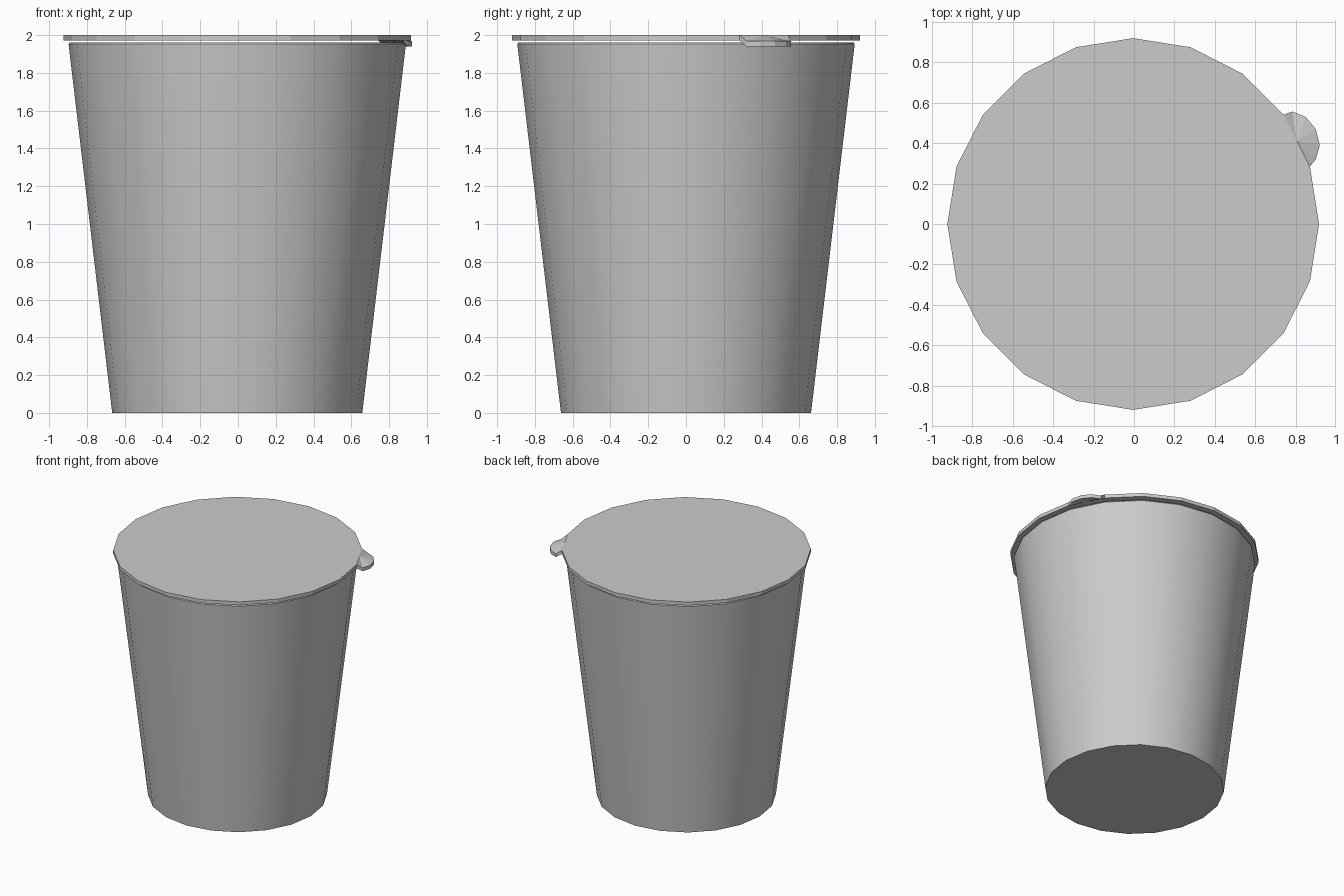
import bpy, bmesh
from math import cos, sin, pi, radians

if "Cube" in bpy.data.objects:
    bpy.data.objects.remove(bpy.data.objects["Cube"])

SIDES = 20
CX = -0.004


def ring(bm, r, z):
    return [bm.verts.new((CX + r * cos(2 * pi * i / SIDES), r * sin(2 * pi * i / SIDES), z))
            for i in range(SIDES)]


def bridge(bm, a, b):
    for i in range(SIDES):
        j = (i + 1) % SIDES
        bm.faces.new((a[i], a[j], b[j], b[i]))


def finish(bm, name, smooth=False):
    bmesh.ops.recalc_face_normals(bm, faces=bm.faces[:])
    me = bpy.data.meshes.new(name)
    bm.to_mesh(me)
    bm.free()
    ob = bpy.data.objects.new(name, me)
    bpy.context.collection.objects.link(ob)
    if smooth:
        bpy.ops.object.select_all(action='DESELECT')
        ob.select_set(True)
        bpy.context.view_layer.objects.active = ob
        bpy.ops.object.shade_smooth_by_angle(angle=radians(30))
    return ob


def lathe(name, profile, smooth=False):
    """Turn an (r, z) profile and cap its first and last rings."""
    bm = bmesh.new()
    rings = [ring(bm, r, z) for r, z in profile]
    for a, b in zip(rings, rings[1:]):
        bridge(bm, a, b)
    bm.faces.new(rings[0])
    bm.faces.new(rings[-1])
    return finish(bm, name, smooth)


# Tapered cup with a thin wall and open top
lathe("cup_body", [(0.662, 0.0), (0.893, 1.952), (0.888, 1.961), (0.878, 1.961),
                   (0.650, 0.015)], smooth=True)

# Thin flat lid, floating just above the rim
lathe("lid", [(0.92, 1.972), (0.92, 2.0)])

# Pull tab on the lid edge, drooping towards its rounded tip
a1, a2 = radians(18), radians(36)
base = [(CX + 0.92 * cos(a), 0.92 * sin(a)) for a in (a1, a2)]
mid = tuple((p + q) / 2 for p, q in zip(*base))
tip = [(0.90, 0.32), (0.92, 0.39), (0.90, 0.47), (0.85, 0.53), (0.785, 0.557)]
outline = [(*base[0], 2.0)] + [(x, y, 1.968) for x, y in tip] + [(*base[1], 2.0)]
bm = bmesh.new()
top = [bm.verts.new(p) for p in outline]
bottom = [bm.verts.new((x, y, z - 0.028)) for x, y, z in outline]
top_mid = bm.verts.new((*mid, 2.0))
bottom_mid = bm.verts.new((*mid, 1.972))
for i in range(len(outline) - 1):
    bm.faces.new((top_mid, top[i], top[i + 1]))
    bm.faces.new((bottom_mid, bottom[i + 1], bottom[i]))
    bm.faces.new((top[i], bottom[i], bottom[i + 1], top[i + 1]))
finish(bm, "lid_tab")
